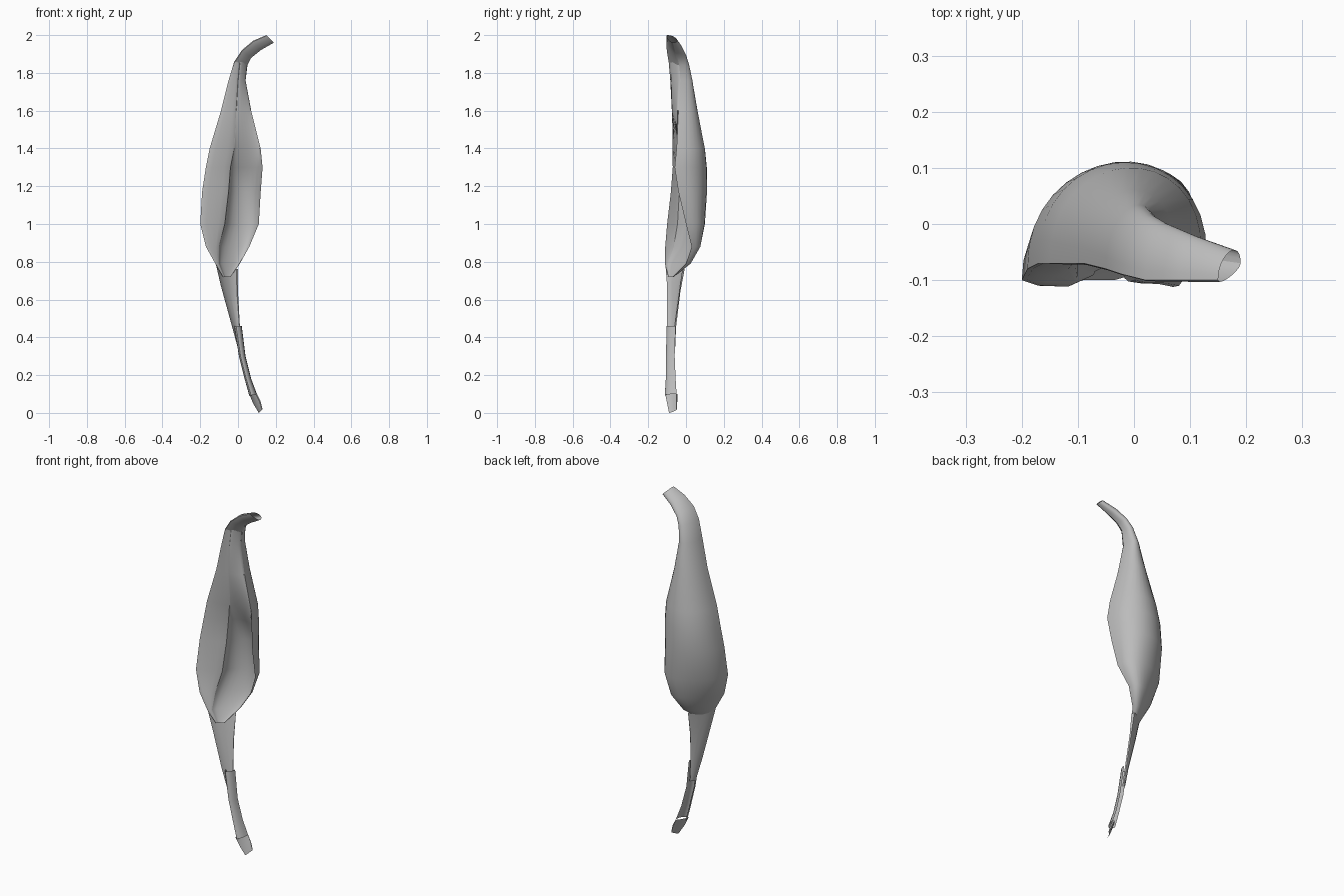
import bpy, bmesh, math

cube = bpy.data.objects.get("Cube")
if cube:
    bpy.data.objects.remove(cube, do_unlink=True)

grey = bpy.data.materials.new("plain grey")
grey.use_nodes = True
colour = (0.5, 0.5, 0.5, 1)
grey.diffuse_color = colour
grey.node_tree.nodes["Principled BSDF"].inputs["Base Color"].default_value = colour


def channel(name, rows, steps, angle=40):
    """Skin open curved sections; row = left x, left z, right x, right z, left y, middle y, right y."""
    bm = bmesh.new()
    rings = []
    for xl, zl, xr, zr, yl, yb, yr in rows:
        ring = []
        for i in range(steps + 1):
            t = i / steps
            across = (1 - math.cos(math.pi * t)) / 2
            bulge = math.sin(math.pi * t) ** 0.87 if 0 < i < steps else 0
            rim = yl + (yr - yl) * across
            ring.append(bm.verts.new((xl + (xr - xl) * across,
                                      rim + (yb - (yl + yr) / 2) * bulge,
                                      zl + (zr - zl) * across)))
        rings.append(ring)
    for a, b in zip(rings, rings[1:]):
        for i in range(steps):
            bm.faces.new((a[i], b[i], b[i + 1], a[i + 1]))
    mesh = bpy.data.meshes.new(name)
    bm.to_mesh(mesh)
    bm.free()
    mesh.materials.append(grey)
    obj = bpy.data.objects.new(name, mesh)
    bpy.context.collection.objects.link(obj)
    bpy.ops.object.select_all(action='DESELECT')
    obj.select_set(True)
    bpy.context.view_layer.objects.active = obj
    bpy.ops.object.shade_smooth_by_angle(angle=math.radians(angle))


# Outer husk, continuing up into the hooked tip
hook = [
    (.15, 2, .19, 1.96, -.1, -.05, -.07),
    (.08, 1.97, .12, 1.92, -.1, -.025, -.06),
    (.02, 1.92, .07, 1.88, -.1, -.005, -.045),
    (-.02, 1.86, .05, 1.84, -.09, .01, -.035),
]
channel("husk", hook + [
    (-.05, 1.76, .04, 1.76, -.08, .03, -.03),
    (-.09, 1.6, .07, 1.6, -.07, .06, -.04),
    (-.15, 1.4, .12, 1.4, -.07, .1, -.05),
    (-.17, 1.3, .13, 1.3, -.07, .11, -.06),
    (-.19, 1.17, .12, 1.17, -.08, .11, -.04),
    (-.2, 1, .11, 1, -.1, .09, 0),
    (-.17, .88, .06, .88, -.11, .05, .03),
    (-.12, .79, .01, .79, -.11, 0, .0),
    (-.08, .72, -.04, .72, -.09, -.07, -.07),
], 16)
channel("hook_underside", [(xl, zl, xr, zr, yl, (yl + yr) / 2 - .01, yr)
                           for xl, zl, xr, zr, yl, _, yr in hook], 6)

# Front of the husk: a broad left panel ending in a ridge,
# and a right side that sinks from the ridge into the bowl
left_rim = [(-.02, 1.86, -.09), (-.05, 1.76, -.08), (-.09, 1.6, -.07), (-.15, 1.4, -.07),
            (-.17, 1.3, -.07), (-.19, 1.17, -.08), (-.2, 1, -.1), (-.17, .88, -.11),
            (-.12, .79, -.11), (-.08, .72, -.09)]
ridge = [(.01, -.075), (0, -.075), (-.01, -.07), (-.02, -.05),
         (-.04, -.03), (-.05, -.035), (-.07, -.045), (-.1, -.065), (-.1, -.095), (-.07, -.085)]
right_rim = [(.05, -.035), (.04, -.03), (.07, -.04), (.12, -.05),
             (.13, -.06), (.12, -.04), (.11, 0), (.06, .03), (.01, 0), (-.04, -.07)]
sink = [-.01, -.012, -.012, .015, .06, .1, .08, .05, .02, 0]
channel("left_panel", [(x, z, rx, z, y, (y + ry) / 2 - .005, ry)
                       for (x, z, y), (rx, ry) in zip(left_rim, ridge)], 6)
channel("right_hollow", [(rx, z, x, z, ry, (y + ry) / 2 + s, y)
                         for (_, z, _), (rx, ry), (x, y), s in zip(left_rim, ridge, right_rim, sink)], 10)

# Stem: flared upper sheath, slender lower part, small foot
channel("upper_stem", [
    (-.12, .8, 0, .76, -.11, -.03, -.02),
    (-.09, .67, 0, .64, -.1, -.05, -.035),
    (-.035, .47, .01, .46, -.1, -.06, -.06),
    (0, .34, .02, .34, -.09, -.06, -.07),
], 6)
channel("lower_stem", [
    (-.02, .46, .02, .46, -.08, -.1, -.055),
    (.005, .3, .04, .3, -.08, -.105, -.06),
    (.035, .18, .07, .18, -.08, -.105, -.055),
    (.06, .09, .1, .1, -.08, -.11, -.05),
], 6)
channel("foot", [
    (.06, .1, .1, .1, -.11, -.06, -.05),
    (.08, .05, .12, .06, -.1, -.06, -.05),
    (.11, 0, .13, .02, -.09, -.06, -.05),
], 4)
